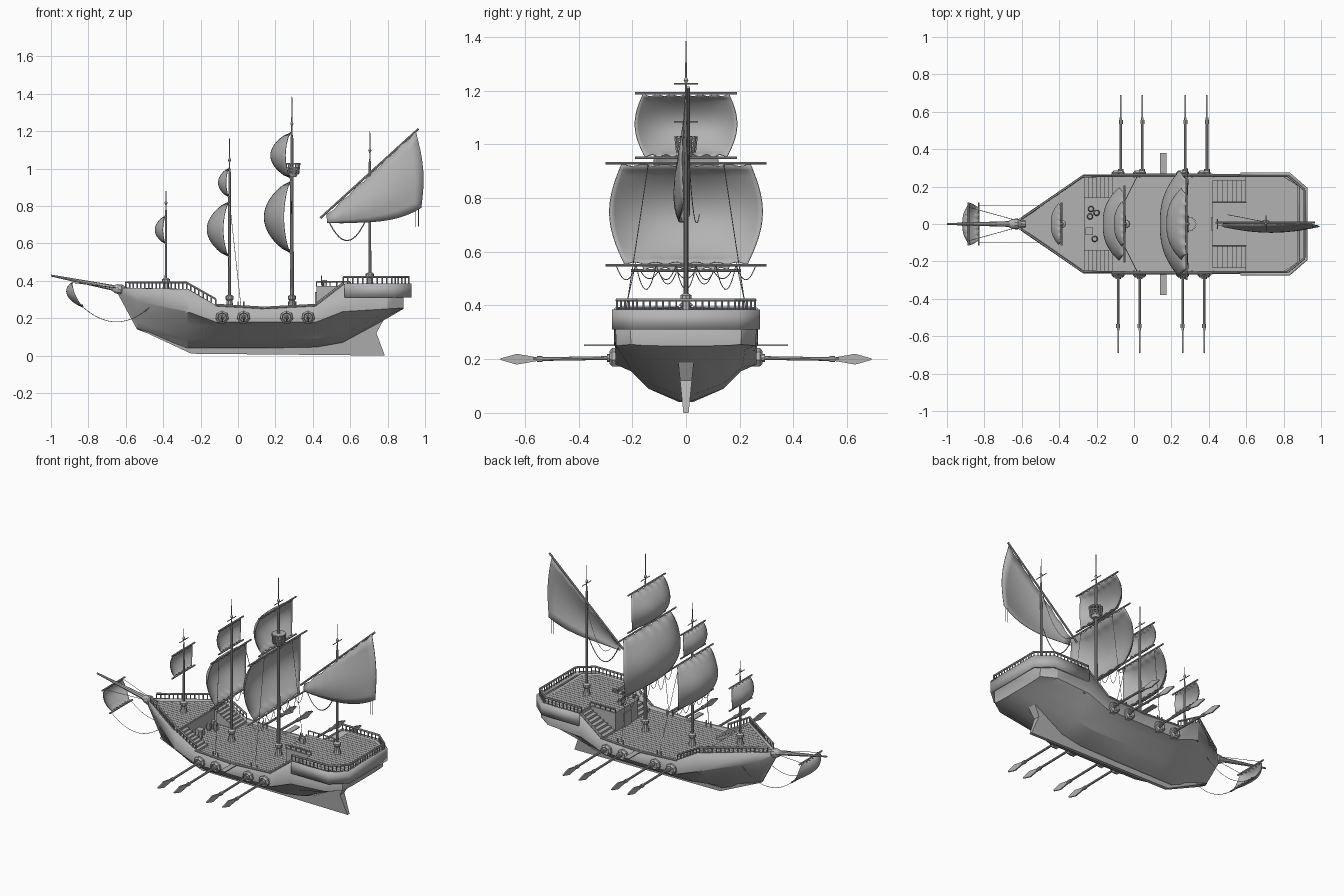
import bpy, bmesh, math
from mathutils import Vector

cube = bpy.data.objects.get("Cube")
if cube:
    bpy.data.objects.remove(cube, do_unlink=True)

grey = bpy.data.materials.new("plain grey")
grey.use_nodes = True
tone = (0.45, 0.45, 0.45, 1)
grey.diffuse_color = tone
grey.node_tree.nodes["Principled BSDF"].inputs["Base Color"].default_value = tone


def add(name, data):
    obj = bpy.data.objects.new(name, data)
    bpy.context.collection.objects.link(obj)
    data.materials.append(grey)
    return obj


def mesh(name, verts, faces, angle=30, thick=0, offset=0):
    data = bpy.data.meshes.new(name)
    data.from_pydata([tuple(v) for v in verts], [], faces)
    bm = bmesh.new()
    bm.from_mesh(data)
    bmesh.ops.recalc_face_normals(bm, faces=bm.faces)
    bm.to_mesh(data)
    bm.free()
    data.shade_smooth()
    data.set_sharp_from_angle(angle=math.radians(angle))
    obj = add(name, data)
    if thick:
        mod = obj.modifiers.new("thickness", "SOLIDIFY")
        mod.thickness, mod.offset = thick, offset
    return obj


def loft(name, rings, closed=True, caps=True, **kw):
    n = len(rings[0])
    faces = [(i * n + j, i * n + (j + 1) % n, (i + 1) * n + (j + 1) % n, (i + 1) * n + j)
             for i in range(len(rings) - 1) for j in range(n if closed else n - 1)]
    if caps:
        faces += [tuple(range(n)), tuple(range((len(rings) - 1) * n, len(rings) * n))]
    return mesh(name, [v for r in rings for v in r], faces, **kw)


def prism(name, outline, z0, z1):
    return loft(name, [[(x, y, z) for x, y in outline] for z in (z0, z1)])


def box(name, x0, x1, y0, y1, z0, z1):
    return prism(name, [(x0, y0), (x1, y0), (x1, y1), (x0, y1)], z0, z1)


def turned(name, start, end, profile, sides=10):
    """Round part along an axis; profile holds (fraction, radius)."""
    a, b = Vector(start), Vector(end)
    turn = (b - a).to_track_quat("Z", "Y")
    ring = [turn @ Vector((math.cos(t), math.sin(t), 0))
            for t in (math.tau * k / sides for k in range(sides))]
    return loft(name, [[a.lerp(b, f) + d * r for d in ring] for f, r in profile])


def rod(name, a, b, r, r2=None, sides=8):
    return turned(name, a, b, [(0, r), (1, r if r2 is None else r2)], sides)


def rope(name, a, b, sag=0, r=0.0016):
    a, b = Vector(a), Vector(b)
    data = bpy.data.curves.new(name, "CURVE")
    data.dimensions, data.bevel_depth, data.bevel_resolution = "3D", r, 0
    steps = 14 if sag else 1
    line = data.splines.new("POLY")
    line.points.add(steps)
    for k, p in enumerate(line.points):
        f = k / steps
        p.co = (*(a.lerp(b, f) - Vector((0, 0, sag * 4 * f * (1 - f)))), 1)
    return add(name, data)


# Hull: each station is x, then (half width, height) from rim down to keel
stations = [
    (-0.645, (0.008, 0.36), (0.008, 0.35), (0.007, 0.345), (0.006, 0.34), (0.004, 0.335)),
    (-0.54, (0.08, 0.36), (0.065, 0.29), (0.04, 0.23), (0.02, 0.18), (0.005, 0.14)),
    (-0.27, (0.265, 0.355), (0.255, 0.235), (0.18, 0.165), (0.10, 0.09), (0.02, 0.04)),
    (-0.12, (0.265, 0.27), (0.262, 0.18), (0.205, 0.155), (0.14, 0.09), (0.025, 0.04)),
    (0.14, (0.265, 0.255), (0.262, 0.18), (0.205, 0.155), (0.14, 0.09), (0.025, 0.04)),
    (0.42, (0.265, 0.27), (0.262, 0.18), (0.205, 0.155), (0.14, 0.09), (0.025, 0.045)),
    (0.56, (0.265, 0.38), (0.262, 0.235), (0.21, 0.17), (0.14, 0.11), (0.03, 0.07)),
    (0.80, (0.265, 0.38), (0.26, 0.25), (0.22, 0.235), (0.13, 0.215), (0.03, 0.20)),
    (0.885, (0.21, 0.38), (0.205, 0.255), (0.17, 0.252), (0.1, 0.25), (0.03, 0.25)),
]
rings = [[(x, y, z) for y, z in pts] + [(x, -y, z) for y, z in reversed(pts)]
         for x, *pts in stations]
hull = loft("hull", rings, closed=False, angle=22, thick=0.012, offset=-1)

# Keel and rudder fin, thicker at the top
side = [(-0.54, 0.145), (-0.25, 0.01), (0.785, 0), (0.74, 0.12), (0.81, 0.25), (0.6, 0.12), (0.42, 0.06), (-0.25, 0.055)]
loft("keel", [[(x, s * (0.01 + 0.1 * z), z) for x, z in side] for s in (-1, 1)])

# Overhanging stern bulwark
half = [(0.57, 0.268), (0.83, 0.268), (0.92, 0.19)]
stern = half + [(x, -y) for x, y in reversed(half)]
loft("stern_bulwark", [[(x, y, z) for x, y in stern] for z in (0.31, 0.385)],
     closed=False, caps=False, thick=0.016)


# Decks with raised planks
def half_width(x):
    return max(0.01, min(0.255, (x + 0.64) * 0.69, 0.255 - (x - 0.83) * 0.9))


def deck(name, x0, x1, z, limit=1, depth=0.02):
    xs = [x0] + [x for x in (-0.27, 0.83) if x0 < x < x1] + [x1]
    edge = [(x, min(limit, half_width(x))) for x in xs]
    prism(name, edge + [(x, -y) for x, y in reversed(edge)], z - depth, z)
    for k in range(-10, 11):
        y = k * 0.0245
        reach = abs(y) + 0.01
        if reach < min(limit, 0.256):
            a, b = max(x0, reach / 0.69 - 0.64), min(x1, 0.83 + (0.255 - reach) / 0.9)
            if b > a:
                box(name + "_plank", a, b, y - 0.011, y + 0.011, z, z + 0.002)


deck("fore_deck", -0.63, -0.27, 0.345)
deck("main_deck", -0.28, 0.6, 0.25)
deck("stern_deck", 0.6, 0.905, 0.37)
deck("cabin", 0.42, 0.6, 0.37, limit=0.115, depth=0.12)
box("fore_bulkhead", -0.28, -0.265, -0.25, 0.25, 0.24, 0.343)
box("stern_bulkhead", 0.595, 0.61, -0.25, 0.25, 0.24, 0.37)
box("cabin_door", 0.412, 0.42, -0.035, 0.035, 0.25, 0.34)
for s in (-1, 1):
    # Stairs, gangplanks and cabin rail
    for k in range(7):
        f = k / 7
        xa, xb = 0.42 + 0.18 * f, -0.115 - 0.15 * f
        box("stern_step", xa, xa + 0.026, *sorted((s * 0.12, s * 0.235)), 0.25, 0.267 + 0.1 * f)
        box("fore_step", xb - 0.022, xb, *sorted((s * 0.14, s * 0.25)), 0.25, 0.265 + 0.08 * f)
    box("gangplank", 0.14, 0.175, *sorted((s * 0.25, s * 0.38)), 0.249, 0.255)
    rod("stair_rail", (0.42, s * 0.115, 0.395), (0.6, s * 0.115, 0.395), 0.004)
    for k in range(6):
        x = 0.42 + k * 0.036
        rod("stair_post", (x, s * 0.115, 0.37), (x, s * 0.115, 0.395), 0.003)

# Barrels and crates by the fore bulkhead
for x, y in ((-0.23, 0.08), (-0.20, 0.06), (-0.235, 0.04), (-0.21, -0.08)):
    turned("barrel", (x, y, 0.25), (x, y, 0.3), [(0, 0.012), (0.5, 0.017), (1, 0.012)])
box("crate", -0.26, -0.22, -0.06, -0.02, 0.25, 0.29)


# Railings: posts along a path with a top rail
def railing(name, path, rise=0.035):
    up = Vector((0, 0, rise))
    for a, b in zip(path, path[1:]):
        a, b = Vector(a), Vector(b)
        rod(name + "_top", a + up, b + up, 0.006, sides=6)
        count = max(1, round((b - a).length / 0.025))
        for k in range(count + 1):
            p = a.lerp(b, k / count)
            rod(name + "_post", p, p + up, 0.004, sides=6)


railing("stern_rail", [(x - 0.008, y * 0.96, 0.385) for x, y in stern])
for s in (-1, 1):
    railing("fore_rail", [(-0.6, s * 0.03, 0.357), (-0.275, s * 0.255, 0.355), (-0.12, s * 0.257, 0.268)])
    rod("slope_rail", (0.42, s * 0.26, 0.275), (0.565, s * 0.26, 0.387), 0.008)
    rod("gunwale", (-0.12, s * 0.262, 0.27), (0.14, s * 0.262, 0.255), 0.007)
    rod("gunwale", (0.14, s * 0.262, 0.255), (0.42, s * 0.262, 0.27), 0.007)

# Oars and their framed ports
for x in (-0.085, 0.03, 0.26, 0.375):
    for s in (-1, 1):
        ring = [(x + 0.036 * math.sin(t), 0.205 + 0.036 * math.cos(t))
                for t in (math.tau * k / 7 for k in range(7))]
        loft("oar_port", [[(x + (px - x) * f, s * y, 0.205 + (pz - 0.205) * f) for px, pz in ring]
                          for y, f in ((0.24, 1), (0.275, 1), (0.285, 0.7), (0.27, 0.6))])
        ox = x + (0.015 if s > 0 else 0)
        rod("oar", (ox, s * 0.25, 0.205), (ox, s * 0.57, 0.2), 0.007)
        rod("oar_collar", (ox, s * 0.535, 0.2), (ox, s * 0.555, 0.2), 0.011)
        rod("port_sleeve", (ox, s * 0.26, 0.205), (ox, s * 0.295, 0.205), 0.015)
        blade = [(0.55, 0.006), (0.63, 0.02), (0.69, 0.003)]
        edge = blade + [(y, -h) for y, h in reversed(blade)]
        loft("oar_blade", [[(ox + d, s * y, 0.2 + h) for y, h in edge] for d in (-0.004, 0.004)])


# Square sails with their yards, hanging ropes and scalloped edges
def sail(name, x, top, low, width, bulge, lean=0.0, yard=1.05):
    n = 16
    grid = []
    for i in range(n + 1):
        v = i / n
        arch = math.sin(math.pi * v)
        row = []
        for j in range(2 * n + 1):
            u = j / n - 1
            w = width * (0.84 - 0.04 * v + 0.18 * arch)
            depth = bulge * arch ** 0.7 * (1 - 0.75 * abs(u) ** 2.5)
            scallop = 0.012 * abs(math.sin(u * math.pi * 3)) * (1 if v > 0.99 else -1 if v < 0.01 else 0)
            row.append((x - depth + lean * v, u * w, top + (low - top) * v + scallop))
        grid.append(row)
    loft(name, grid, closed=False, caps=False, angle=60, thick=0.004)
    for z, dx in ((top, 0), (low, lean)):
        rod(name + "_yard", (x + dx, -width * yard, z), (x + dx, width * yard, z), 0.005)


def bunting(x, z, width, count, sag):
    step = 2 * width / count
    for k in range(count):
        y = k * step - width
        rope("hanging_rope", (x, y, z), (x, y + step, z), sag * (0.6 + 0.4 * (k % 2)))


sail("main_sail", 0.28, 0.93, 0.55, 0.285, 0.14)
sail("main_top_sail", 0.28, 1.19, 0.95, 0.19, 0.105, yard=1.0)
sail("fore_sail", -0.05, 0.82, 0.53, 0.195, 0.115)
sail("fore_top_sail", -0.05, 1.0, 0.85, 0.12, 0.055)
sail("small_sail", -0.388, 0.745, 0.6, 0.11, 0.055)
sail("bow_sail", -0.885, 0.39, 0.26, 0.11, 0.055, lean=0.055)
bunting(0.28, 0.55, 0.26, 7, 0.09)
bunting(-0.05, 0.53, 0.17, 5, 0.05)


# Masts with flared feet, spires and cross pieces
def mast(x, base, top, r):
    h = top - base
    turned("mast", (x, 0, base), (x, 0, top), [(0, r), (0.8, r * 0.75), (0.82, r * 0.4), (1, 0.002)])
    turned("mast_foot", (x, 0, base), (x, 0, base + 0.075),
           [(0, 0.024), (0.3, 0.018), (0.6, 0.015), (0.7, 0.022), (0.9, 0.022), (1, 0.01)])
    z = base + h * 0.86
    turned("mast_bead", (x, 0, z), (x, 0, z + 0.025), [(0, 0.003), (0.5, 0.009), (1, 0.003)])
    rod("mast_cross", (x, -0.045, z), (x, 0.045, z), 0.0025)


for spec in ((-0.385, 0.34, 0.88, 0.007), (-0.045, 0.25, 1.16, 0.009),
             (0.288, 0.25, 1.385, 0.011), (0.705, 0.37, 1.2, 0.008)):
    mast(*spec)

# Lookout basket on the tallest mast
turned("lookout_floor", (0.29, 0, 0.955), (0.29, 0, 0.98), [(0, 0.022), (1, 0.033)], 12)
for z, r in ((0.985, 0.034), (1.0, 0.036), (1.022, 0.04)):
    turned("lookout_band", (0.29, 0, z), (0.29, 0, z + 0.008), [(0, r - 0.006), (0, r), (1, r), (1, r - 0.006)], 12)
for k in range(12):
    c, s = math.cos(k * math.tau / 12), math.sin(k * math.tau / 12)
    rod("lookout_stave", (0.29 + 0.032 * c, 0.032 * s, 0.97), (0.29 + 0.039 * c, 0.039 * s, 1.03), 0.005)

# Slanted stern sail: upper edge on the yard, lower edge sagging
grid = []
for i in range(13):
    u = i / 12
    hi = Vector((0.475 + 0.475 * u, 0, 0.755 + 0.445 * u - 0.012 * (i % 2)))
    lo = Vector((0.475 + 0.505 * u, 0, 0.71 + 0.08 * u ** 4))
    grid.append([hi.lerp(lo, k / 8) + Vector((0.025 * u * math.sin(math.pi * k / 8),
                 -0.045 * math.sin(math.pi * k / 10) * math.sin(math.pi * (0.1 + 0.8 * u)), 0))
                 for k in range(9)])
loft("stern_sail", grid, closed=False, caps=False, angle=60, thick=0.004)
rod("stern_yard", (0.44, 0.008, 0.735), (0.965, 0.008, 1.212), 0.006)
rope("stern_loop", (0.48, 0, 0.73), (0.69, 0, 0.74), 0.12, 0.003)
rope("stern_loop", (0.705, 0.01, 0.97), (0.5, 0.05, 0.74), 0.12)
for x in (0.95, 0.965):
    rope("sail_tie", (x, -0.01, 0.78), (x, -0.01, 0.66 + x * 0.03))

# Bowsprit, its collar and rigging
rod("bowsprit", (-0.58, 0, 0.345), (-1, 0, 0.428), 0.018, 0.005)
turned("bow_collar", (-0.67, 0, 0.36), (-0.605, 0, 0.35), [(0, 0.016), (0.3, 0.026), (0.7, 0.03), (1, 0.018)])
for s in (-1, 1):
    rope("bow_stay", (-0.885, s * 0.09, 0.39), (-0.63, s * 0.02, 0.36))
    rope("bow_sheet", (-0.83, s * 0.1, 0.26), (-0.47, s * 0.1, 0.26), 0.08)
    rope("fore_shroud", (-0.045, s * 0.13, 0.82), (0.015, s * 0.25, 0.27))
    rope("main_shroud", (0.285, s * 0.14, 0.93), (0.29, s * 0.24, 0.27))
    for x in (0.0, 0.03, 0.27, 0.31):
        rod("belaying_pin", (x, s * 0.25, 0.25), (x, s * 0.25, 0.29), 0.004)

# Helm at the front of the stern deck
box("helm_stand", 0.45, 0.475, -0.012, 0.012, 0.37, 0.405)
for k in range(4):
    t = k * math.pi / 4
    dy, dz = 0.026 * math.cos(t), 0.026 * math.sin(t)
    rod("helm_spoke", (0.447, -dy, 0.402 - dz), (0.447, dy, 0.402 + dz), 0.0025)
turned("helm_rim", (0.444, 0, 0.402), (0.45, 0, 0.402), [(0, 0.014), (0, 0.019), (1, 0.019), (1, 0.014)], 12)
